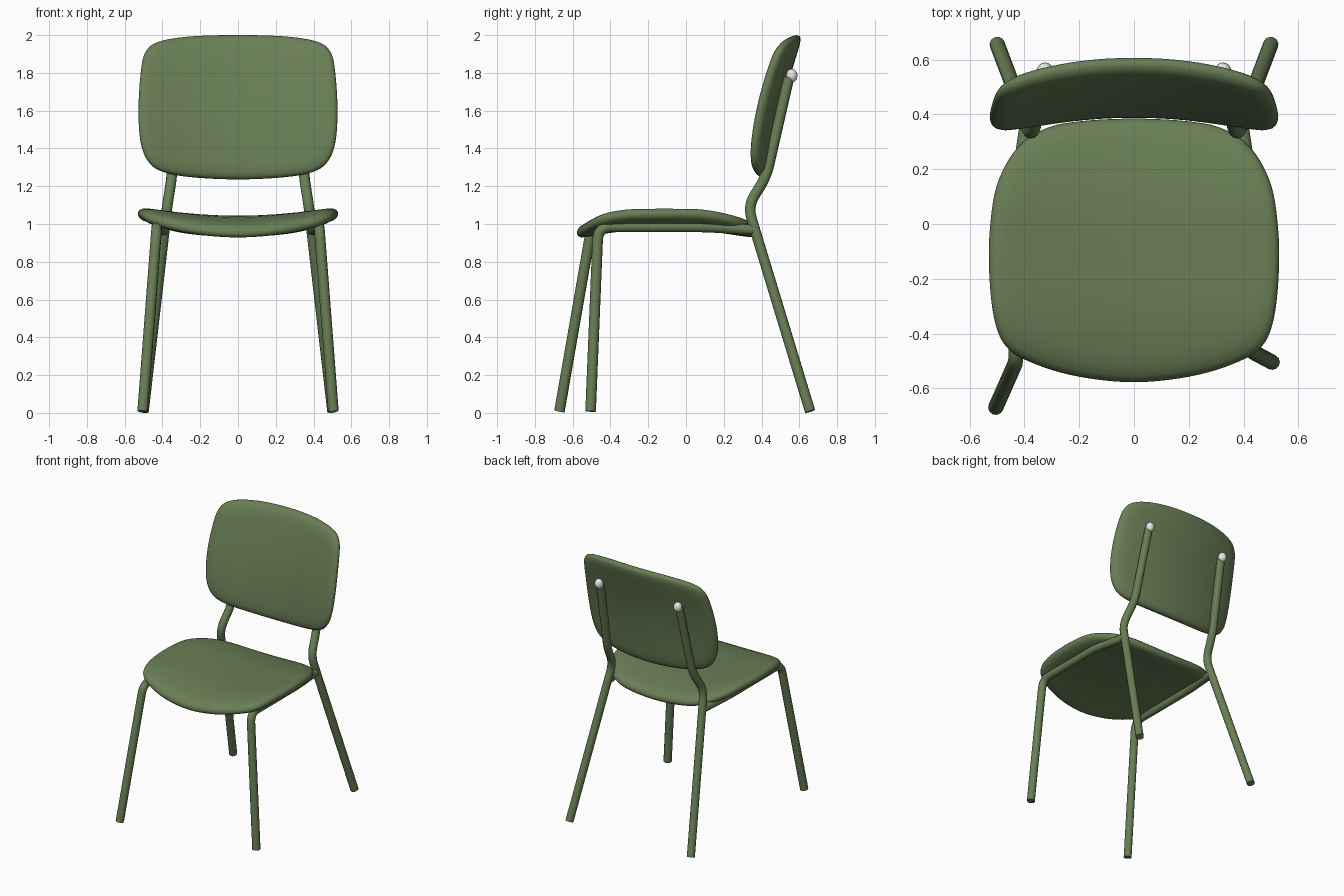
import bpy, bmesh, math
from mathutils import Vector

cube = bpy.data.objects.get("Cube")
if cube:
    bpy.data.objects.remove(cube, do_unlink=True)


def material(name, rgb):
    m = bpy.data.materials.new(name)
    m.use_nodes = True
    m.diffuse_color = (*rgb, 1)
    m.node_tree.nodes["Principled BSDF"].inputs["Base Color"].default_value = (*rgb, 1)
    return m


GREEN = material("olive green", (0.14, 0.21, 0.09))
WHITE = material("white plastic", (0.8, 0.8, 0.8))


def finish(obj, mat, angle=50):
    obj.data.materials.clear()
    obj.data.materials.append(mat)
    bpy.ops.object.select_all(action='DESELECT')
    obj.select_set(True)
    bpy.context.view_layer.objects.active = obj
    if obj.type == 'CURVE':
        bpy.ops.object.convert(target='MESH')
    bpy.ops.object.shade_smooth_by_angle(angle=math.radians(angle))


def mesh_object(name, bm, mat):
    bmesh.ops.recalc_face_normals(bm, faces=bm.faces)
    me = bpy.data.meshes.new(name)
    bm.to_mesh(me)
    bm.free()
    obj = bpy.data.objects.new(name, me)
    bpy.context.collection.objects.link(obj)
    finish(obj, mat, 80)


def smooth_loop(half, steps=5):
    """Mirror a half outline and round it with a closed Catmull-Rom spline."""
    pts = [Vector(p) for p in half]
    pts += [Vector((-p.x, p.y)) for p in reversed(pts[1:-1])]
    n, out = len(pts), []
    for i in range(n):
        a, b, c, d = (pts[(i + k) % n] for k in (-1, 0, 1, 2))
        for k in range(steps):
            t = k / steps
            out.append(0.5 * (2 * b + (c - a) * t + (2 * a - 5 * b + 4 * c - d) * t ** 2
                              + (3 * b - a - 3 * c + d) * t ** 3))
    return out


def cushion(name, half, centre, place):
    """Soft-edged shell: rings shrink to the centre; place(u, v, side) bends it."""
    loop, c = smooth_loop(half), Vector(centre)
    edge = [(0.2, 1), (0.4, 1), (0.6, 1), (0.78, 0.99), (0.88, 0.94),
            (0.95, 0.78), (0.98, 0.55), (0.994, 0.3)]
    rings = edge + [(1, 0)] + [(s, -h) for s, h in reversed(edge)]
    bm = bmesh.new()
    rows = []
    for s, h in rings:
        flat = [c + (p - c) * s for p in loop]
        rows.append([bm.verts.new(place(p.x, p.y, h)) for p in flat])
    n = len(loop)
    for a, b in zip(rows, rows[1:]):
        for i in range(n):
            j = (i + 1) % n
            bm.faces.new((a[i], a[j], b[j], b[i]))
    for row, side in ((rows[0], 1), (rows[-1], -1)):
        mid = bm.verts.new(place(c.x, c.y, side))
        for i in range(n):
            bm.faces.new((row[i], row[(i + 1) % n], mid))
    mesh_object(name, bm, GREEN)


def tube(name, corners, bend, radius=0.028):
    """Round steel tube with each inner corner filleted by the bend length."""
    pts = [Vector(p) for p in corners]
    path = [pts[0]]
    for a, b, c in zip(pts, pts[1:], pts[2:]):
        p = b + (a - b).normalized() * min(bend, (a - b).length * 0.45)
        q = b + (c - b).normalized() * min(bend, (c - b).length * 0.45)
        for k in range(7):
            t = k / 6
            path.append(p * (1 - t) ** 2 + b * 2 * t * (1 - t) + q * t * t)
    path.append(pts[-1])
    cu = bpy.data.curves.new(name, 'CURVE')
    cu.dimensions = '3D'
    cu.bevel_depth = radius
    cu.bevel_resolution = 4
    cu.use_fill_caps = True
    sp = cu.splines.new('POLY')
    sp.points.add(len(path) - 1)
    for sp_point, p in zip(sp.points, path):
        sp_point.co = (*p, 1)
    obj = bpy.data.objects.new(name, cu)
    bpy.context.collection.objects.link(obj)
    finish(obj, GREEN)


# Seat: dished across, drooping at front and back
def seat_place(x, y, h):
    z = 1.004 + 0.18 * x * x
    if y < -0.25:
        z -= 0.05 * ((-y - 0.25) / 0.325) ** 2
    if y > 0.05:
        z -= 0.045 * ((y - 0.05) / 0.33) ** 1.5
    return (x, y, z + 0.04 * h)


cushion("seat", [(0, -.578), (.2, -.558), (.36, -.512), (.465, -.45), (.512, -.34),
                 (.53, -.15), (.523, .02), (.495, .16), (.425, .28), (.325, .348),
                 (.2, .375), (0, .385)], (0, -0.1), seat_place)


# Backrest: leaning back and gently wrapped around the sitter
def back_place(x, z, h):
    y = 0.395 + 0.16 * (z - 1.24) / 0.76 - 0.28 * x * x
    y += 0.03 * ((z - 1.6) / 0.4) ** 2
    return (x, y + 0.037 * h, z)


cushion("backrest", [(0, 2.0), (.25, 1.993), (.42, 1.965), (.49, 1.91), (.515, 1.8),
                     (.527, 1.6), (.515, 1.43), (.475, 1.33), (.40, 1.277),
                     (.25, 1.248), (0, 1.236)], (0, 1.62), back_place)

# Frame: the front feet are splayed differently on each side
for side, s, foot_y, knee_y in (("left", 1, -0.505, -0.465), ("right", -1, -0.67, -0.5)):
    tube(side + "_front_leg_and_rail",
         [(s * 0.505, foot_y, 0.008), (s * 0.43, knee_y, 0.985),
          (s * 0.43, 0.1, 0.985), (s * 0.39, 0.365, 0.968)], 0.07)
    tube(side + "_back_leg_and_upright",
         [(s * 0.5, 0.657, 0.008), (s * 0.375, 0.327, 1.095),
          (s * 0.35, 0.425, 1.25), (s * 0.325, 0.545, 1.775)], 0.07)
    # End cap on the upright
    bpy.ops.mesh.primitive_uv_sphere_add(segments=16, ring_count=10, radius=0.03,
                                         location=(s * 0.325, 0.56, 1.785))
    cap = bpy.context.object
    cap.name = side + "_upright_cap"
    cap.scale.z = 1.2
    finish(cap, WHITE, 80)
